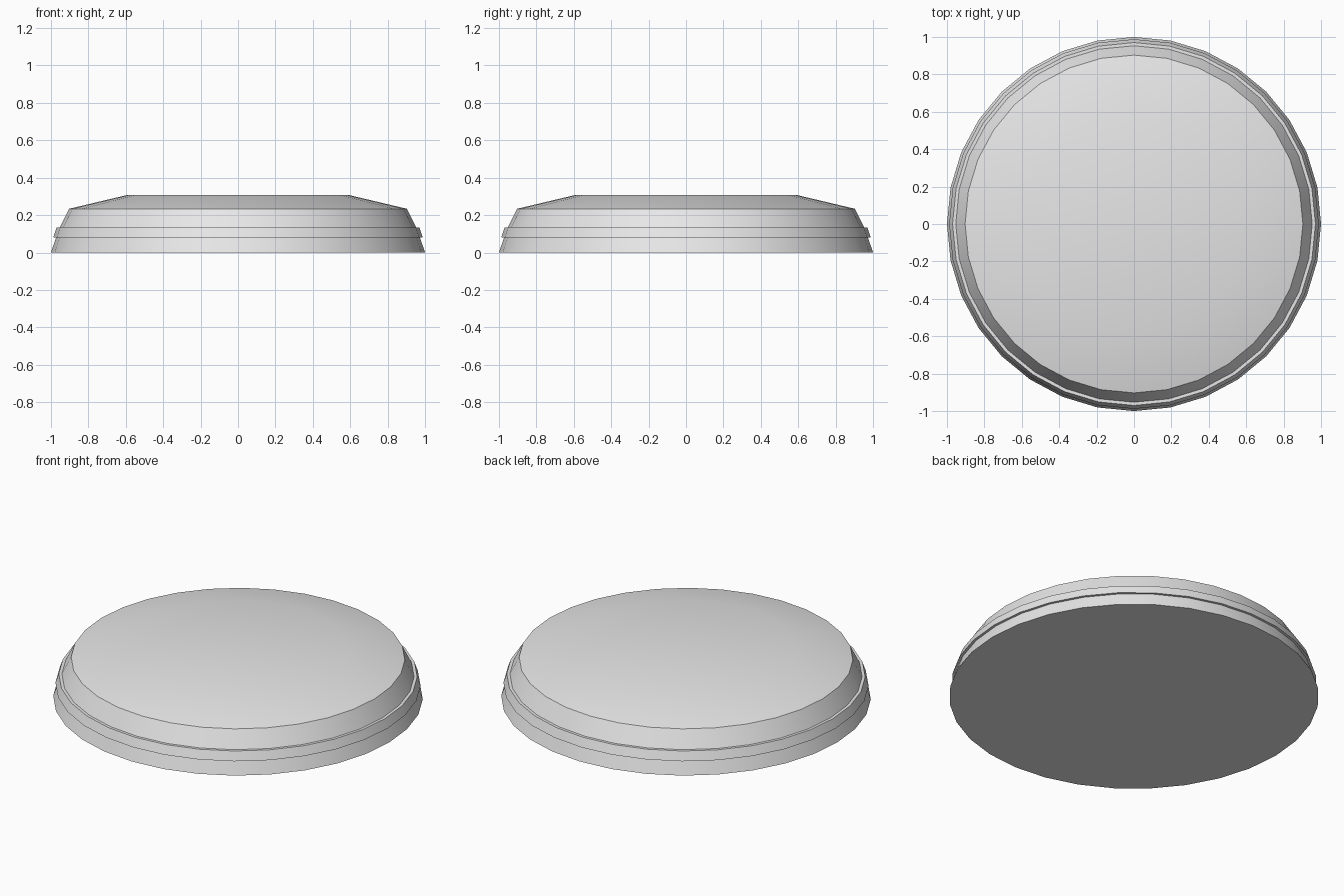
import bpy
import bmesh
import math

SIDES = 32

cube = bpy.data.objects.get("Cube")
if cube:
    bpy.data.objects.remove(cube, do_unlink=True)

# Single flat grey
grey = bpy.data.materials.new("light_grey")
grey.use_nodes = True
colour = (0.8, 0.8, 0.8, 1.0)
grey.diffuse_color = colour
grey.node_tree.nodes["Principled BSDF"].inputs["Base Color"].default_value = colour


def lathe(name, profile):
    """Turn a (radius, height) profile around z and cap both ends."""
    bm = bmesh.new()
    rings = []
    for radius, height in profile:
        angles = [2 * math.pi * i / SIDES for i in range(SIDES)]
        rings.append([bm.verts.new((radius * math.cos(a), radius * math.sin(a), height))
                      for a in angles])
    for low, high in zip(rings, rings[1:]):
        for i in range(SIDES):
            j = (i + 1) % SIDES
            bm.faces.new((low[i], low[j], high[j], high[i]))
    bm.faces.new(reversed(rings[0]))
    bm.faces.new(rings[-1])
    mesh = bpy.data.meshes.new(name)
    bm.to_mesh(mesh)
    bm.free()
    mesh.materials.append(grey)
    obj = bpy.data.objects.new(name, mesh)
    bpy.context.collection.objects.link(obj)
    bpy.ops.object.select_all(action="DESELECT")
    obj.select_set(True)
    bpy.context.view_layer.objects.active = obj
    bpy.ops.object.shade_smooth_by_angle(angle=math.radians(30))
    return obj


# Round disc: flared foot, overhanging rim band, tapered shoulder, shallow bevelled top
lathe("round_disc_body", [
    (1.0, 0.0), (0.973, 0.08),      # foot
    (0.988, 0.08), (0.97, 0.133),   # rim band
    (0.953, 0.133), (0.903, 0.234), # shoulder
    (0.59, 0.308),                  # top bevel
])
